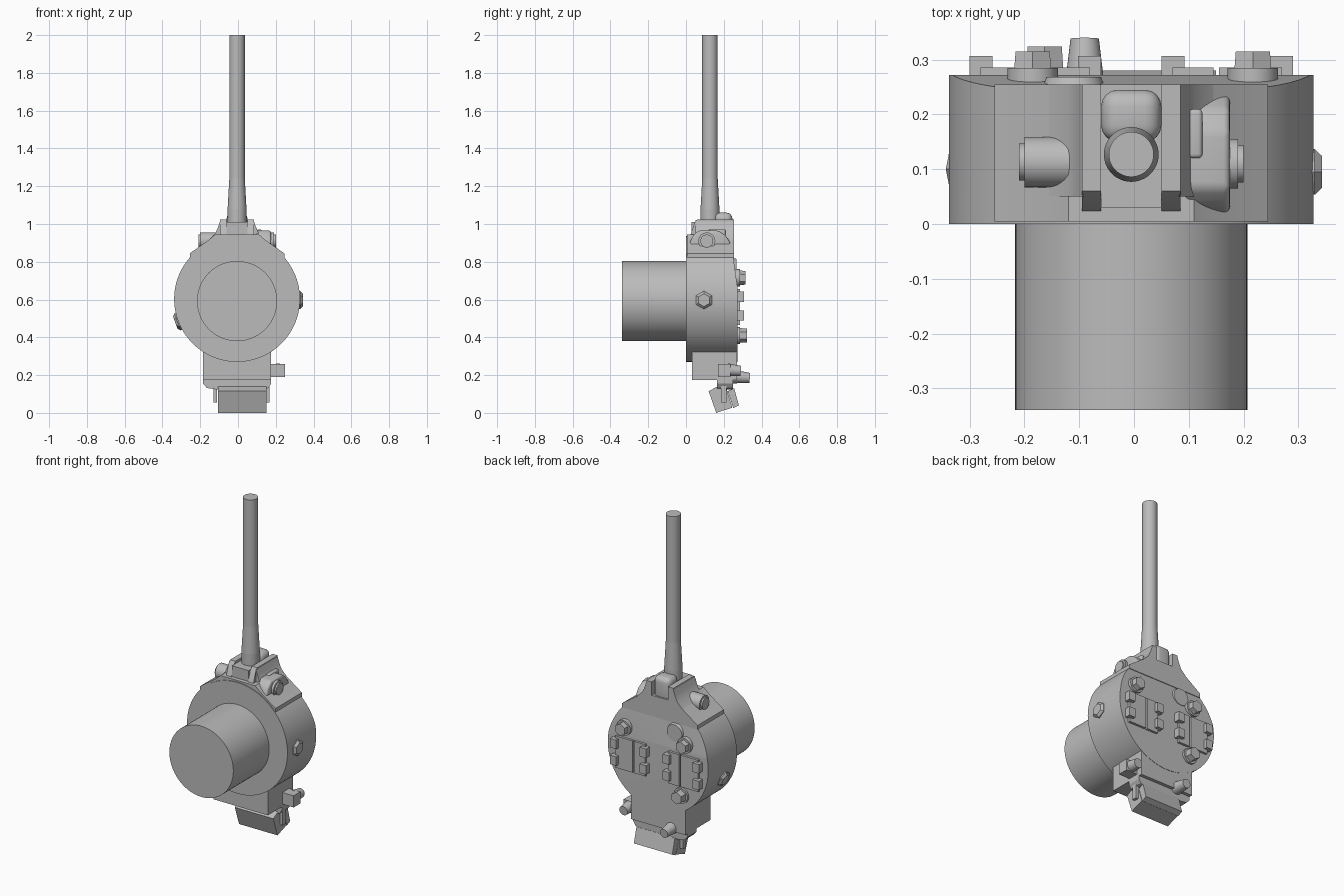
import bpy, bmesh, math
from mathutils import Vector

cube = bpy.data.objects.get("Cube")
if cube:
    bpy.data.objects.remove(cube, do_unlink=True)

grey = bpy.data.materials.new("plain_grey")
grey.use_nodes = True
grey.diffuse_color = (0.5, 0.5, 0.5, 1)
grey.node_tree.nodes["Principled BSDF"].inputs["Base Color"].default_value = (0.5, 0.5, 0.5, 1)


def finish(name, bm, bevel=0):
    bmesh.ops.recalc_face_normals(bm, faces=bm.faces)
    if bevel:
        bmesh.ops.bevel(bm, geom=bm.edges[:], offset=bevel, segments=4,
                        profile=0.5, affect='EDGES', clamp_overlap=True)
    mesh = bpy.data.meshes.new(name)
    bm.to_mesh(mesh)
    bm.free()
    mesh.materials.append(grey)
    mesh.shade_smooth()
    mesh.set_sharp_from_angle(angle=math.radians(32))
    ob = bpy.data.objects.new(name, mesh)
    bpy.context.collection.objects.link(ob)
    return ob


def prism(name, pts, axis, lo, hi, bevel=0):
    """Extrude a 2D outline along x (outline in yz) or y (outline in xz)."""
    bm = bmesh.new()
    place = (lambda a, b, d: (d, a, b)) if axis == 'x' else (lambda a, b, d: (a, d, b))
    face = bm.faces.new([bm.verts.new(place(a, b, lo)) for a, b in pts])
    ext = bmesh.ops.extrude_face_region(bm, geom=[face])
    verts = [g for g in ext["geom"] if isinstance(g, bmesh.types.BMVert)]
    bmesh.ops.translate(bm, verts=verts, vec=Vector(place(0, 0, hi - lo)))
    return finish(name, bm, bevel)


def box(name, x, y, z, bevel=0):
    outline = [(x[0], z[0]), (x[1], z[0]), (x[1], z[1]), (x[0], z[1])]
    return prism(name, outline, 'y', y[0], y[1], bevel)


def rod(name, start, end, r1, r2=None, sides=48, cut=None):
    """Cylinder or cone between two points, optionally trimmed by a plane."""
    start, end = Vector(start), Vector(end)
    d = end - start
    bm = bmesh.new()
    bmesh.ops.create_cone(bm, cap_ends=True, segments=sides, radius1=r1,
                          radius2=r1 if r2 is None else r2, depth=d.length)
    bm.transform(d.to_track_quat('Z', 'Y').to_matrix().to_4x4())
    bmesh.ops.translate(bm, verts=bm.verts, vec=(start + end) / 2)
    if cut:
        res = bmesh.ops.bisect_plane(bm, geom=bm.verts[:] + bm.edges[:] + bm.faces[:],
                                     plane_co=cut[0], plane_no=cut[1], clear_outer=True)
        edges = [g for g in res["geom_cut"] if isinstance(g, bmesh.types.BMEdge)]
        bmesh.ops.holes_fill(bm, edges=edges, sides=0)
        bm.verts.ensure_lookup_table()
    return finish(name, bm)


CX = -0.005  # centre line of the housing

# Round housing with a sloping upper back, and the motor barrel in front
rod("housing", (CX, 0, 0.603), (CX, 0.272, 0.603), 0.333, sides=96,
    cut=((0, 0.272, 0.67), (0, 1, 0.14)))
rod("front_barrel", (CX, -0.34, 0.592), (CX, 0.01, 0.592), 0.212, sides=96)

# Long antenna-like shaft
rod("shaft_base", (CX, 0.127, 0.99), (CX, 0.127, 1.08), 0.05)
rod("shaft_taper", (CX, 0.127, 1.08), (CX, 0.127, 1.24), 0.05, 0.041)
rod("shaft", (CX, 0.127, 1.24), (CX, 0.127, 2), 0.041)

# Saddle bracket clamped on the top of the housing
half = [(0.25, 0.82), (0.25, 0.845), (0.15, 0.915), (0.115, 0.945), (0.095, 0.97)]
saddle = [(CX + x, z) for x, z in half] + [(CX - x, z) for x, z in reversed(half)]
saddle_low = [p for p in saddle if p[1] < 0.95]
prism("saddle", saddle_low, 'y', 0.005, 0.255)
cheek = [(0.005, 0.86), (0.005, 0.89), (0.045, 1.005), (0.06, 1.025), (0.255, 1.025), (0.255, 0.86)]
for side, name in ((-1, "right_cheek"), (1, "left_cheek")):
    a, b = sorted((CX + side * 0.055, CX + side * 0.09))
    prism(name, cheek, 'x', a, b)
    web = [(CX + side * x, z) for x, z in
           ((0.08, 0.92), (0.15, 0.915), (0.115, 0.95), (0.1, 0.985), (0.088, 1.02))]
    prism(name + "_fillet", web, 'y', 0.05, 0.255)
box("shaft_seat", (-0.06, 0.05), (0.03, 0.2), (0.88, 1.01))
box("rear_bump", (-0.06, 0.05), (0.15, 0.245), (0.9, 1.06), 0.03)

# Left lug with its slot and bolt, right slanted boss with its bolt
arch = [(0.02, 0.86), (0.02, 0.9), (0.035, 0.935), (0.065, 0.965), (0.17, 0.965),
        (0.21, 0.94), (0.235, 0.9), (0.235, 0.86)]
prism("left_lug", arch, 'x', 0.09, 0.175, 0.012)
box("left_lug_key", (0.1, 0.125), (0.12, 0.21), (0.93, 0.972), 0.008)
rod("left_lug_washer", (0.165, 0.11, 0.91), (0.19, 0.11, 0.91), 0.045)
rod("left_lug_bolt", (0.17, 0.11, 0.91), (0.2, 0.11, 0.91), 0.034)
rod("right_boss", (-0.2, 0.113, 0.91), (-0.1, 0.113, 0.91), 0.046)
rod("right_boss_bolt", (-0.21, 0.113, 0.91), (-0.19, 0.113, 0.91), 0.034)

# Hex plugs in the rim of the housing
for name, angle, y in (("left_plug", 0, 0.095), ("right_plug", 200, 0.1)):
    c, s = math.cos(math.radians(angle)), math.sin(math.radians(angle))
    p = [(CX + r * c, y, 0.597 + r * s) for r in (0.31, 0.335, 0.348)]
    rod(name + "_collar", p[0], p[1], 0.048, sides=6)
    rod(name, p[1], p[2], 0.048, 0.034, sides=6)

# Bolts on the back cover
for name, x, z, top in (("upper_right", -0.185, 0.715, 0.315),
                        ("upper_left", 0.217, 0.715, 0.315),
                        ("lower_right", -0.163, 0.41, 0.324)):
    rod(name + "_washer", (x, 0.24, z), (x, 0.285, z), 0.046)
    rod(name + "_bolt", (x, 0.27, z), (x, top, z), 0.04, 0.036, sides=6)
rod("cover_dome", (-0.11, 0.24, 0.765), (-0.11, 0.268, 0.765), 0.06, 0.05)

# Terminal plates with four clips on each side of the back cover
for side, name in ((-1, "right"), (1, "left")):
    for part, x1, x2 in (("inner", 0.075, 0.15), ("outer", 0.16, 0.275)):
        a, b = sorted((CX + side * x1, CX + side * x2))
        box(f"{name}_{part}_plate", (a, b), (0.26, 0.286), (0.465, 0.655))
    for x1, x2 in ((0.055, 0.097), (0.253, 0.295)):
        a, b = sorted((CX + side * x1, CX + side * x2))
        for z in (0.515, 0.615):
            box(f"{name}_clip", (a, b), (0.26, 0.307), (z - 0.027, z + 0.027))

# Lower neck and its rounded foot
box("lower_neck", (-0.185, 0.175), (0.033, 0.27), (0.175, 0.42))
foot = [(-0.185, 0.2), (-0.185, 0.155), (-0.165, 0.132), (-0.12, 0.125),
        (0.14, 0.125), (0.16, 0.132), (0.175, 0.155), (0.175, 0.2)]
prism("rounded_foot", foot, 'y', 0.165, 0.25)

# Tilted connector block, cover plate and hinge strap
prism("connector_block", [(0.12, 0.115), (0.16, 0), (0.245, 0.028), (0.205, 0.16)],
      'x', -0.105, 0.15)
prism("connector_plate", [(0.22, 0.115), (0.255, 0.13), (0.28, 0.04), (0.25, 0.025)],
      'x', -0.105, 0.15)
for name, x in (("right_strap", -0.12), ("left_strap", 0.157)):
    box(name, (x - 0.01, x + 0.01), (0.185, 0.215), (0.055, 0.2))

# Side lug and the two pins pointing backwards
box("side_lug", (0.17, 0.25), (0.17, 0.235), (0.19, 0.26))
rod("side_lug_pin", (0.212, 0.22, 0.228), (0.212, 0.29, 0.222), 0.034, 0.027)
rod("foot_pin", (-0.09, 0.22, 0.195), (-0.09, 0.338, 0.185), 0.04, 0.026)
